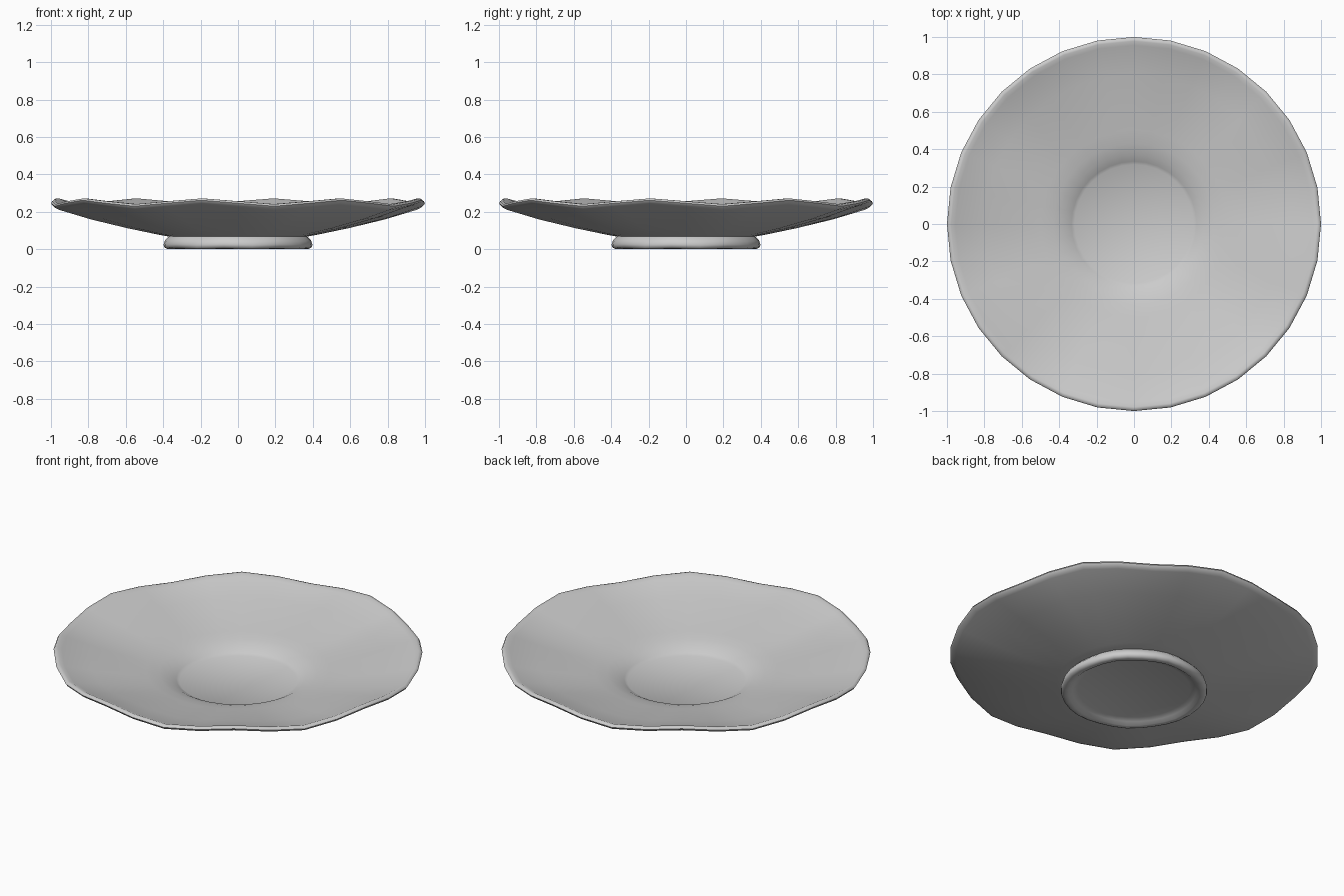
import bpy, bmesh, math

if "Cube" in bpy.data.objects:
    bpy.data.objects.remove(bpy.data.objects["Cube"])

SEGMENTS = 32


def lathe(name, profile, wave):
    """Spin a closed (radius, height) profile; wave(r) gives the 8-lobe ripple height."""
    bm = bmesh.new()
    rings = []
    for r, z in profile:
        if r == 0:
            rings.append([bm.verts.new((0, 0, z))] * SEGMENTS)
            continue
        ring = []
        for i in range(SEGMENTS):
            a = 2 * math.pi * i / SEGMENTS
            dz = -wave(r) * math.cos(8 * (a - math.radians(11.25)))
            ring.append(bm.verts.new((r * math.cos(a), r * math.sin(a), z + dz)))
        rings.append(ring)
    for low, high in zip(rings, rings[1:]):
        for i in range(SEGMENTS):
            j = (i + 1) % SEGMENTS
            corners = list(dict.fromkeys((low[i], low[j], high[j], high[i])))
            bm.faces.new(corners)
    bmesh.ops.recalc_face_normals(bm, faces=bm.faces[:])
    mesh = bpy.data.meshes.new(name)
    bm.to_mesh(mesh)
    bm.free()
    obj = bpy.data.objects.new(name, mesh)
    bpy.context.collection.objects.link(obj)
    bpy.ops.object.select_all(action='DESELECT')
    obj.select_set(True)
    bpy.context.view_layer.objects.active = obj
    bpy.ops.object.shade_smooth_by_angle(angle=math.radians(60))
    return obj


# Wavy dish: underside, rolled rim, bowl and sunken centre
lathe("dish", [
    (0, 0.06), (0.37, 0.068), (0.42, 0.077), (0.60, 0.115), (0.80, 0.168),
    (0.97, 0.224), (0.992, 0.234), (1.0, 0.246), (0.994, 0.256), (0.978, 0.257),
    (0.955, 0.247), (0.80, 0.208), (0.60, 0.164), (0.50, 0.146), (0.43, 0.132),
    (0.37, 0.113), (0.335, 0.094), (0.318, 0.084), (0, 0.083),
], lambda r: 0.016 * max(0, (r - 0.4) / 0.6) ** 1.5)

# Foot ring with a shallow recess underneath
lathe("foot", [
    (0.36, 0.075), (0.376, 0.062), (0.392, 0.045), (0.398, 0.025), (0.394, 0.010),
    (0.378, 0.002), (0.355, 0.004), (0.335, 0.018), (0.305, 0.028), (0, 0.03),
], lambda r: 0.002 if r > 0.35 else 0)
